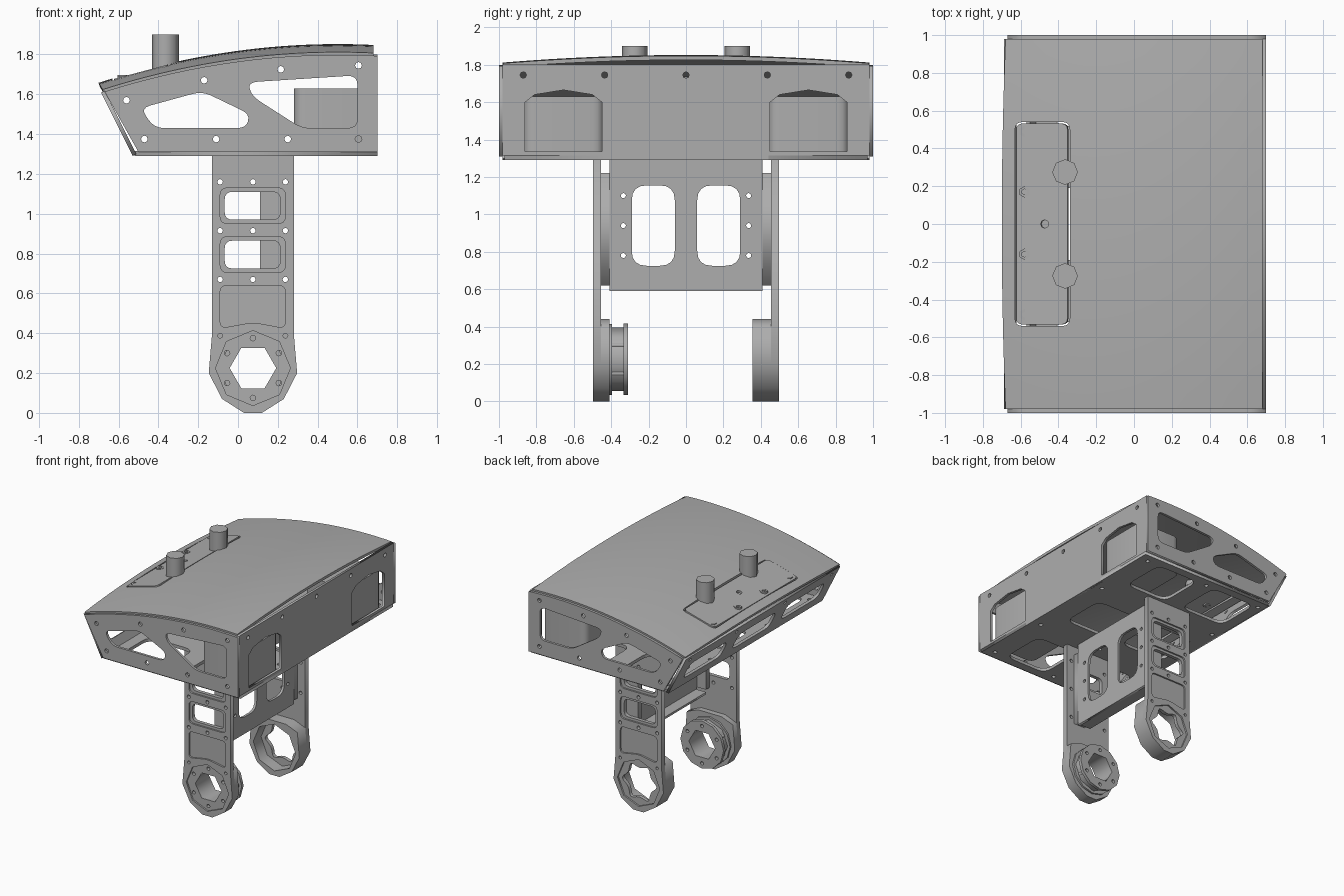
import bpy, bmesh, math
from mathutils import Vector, Matrix

cube = bpy.data.objects.get("Cube")
if cube:
    bpy.data.objects.remove(cube)

grey = bpy.data.materials.new("plain grey")
grey.use_nodes = True
colour = (0.42, 0.42, 0.42, 1)
grey.diffuse_color = colour
grey.node_tree.nodes["Principled BSDF"].inputs["Base Color"].default_value = colour

X, Y, Z = Vector((1, 0, 0)), Vector((0, 1, 0)), Vector((0, 0, 1))


def add(name, mesh):
    ob = bpy.data.objects.new(name, mesh)
    bpy.context.scene.collection.objects.link(ob)
    mesh.materials.clear()
    mesh.materials.append(grey)
    return ob


def baked(ob):
    """Mesh of an object with its modifiers applied."""
    dg = bpy.context.evaluated_depsgraph_get()
    dg.update()
    return bpy.data.meshes.new_from_object(ob.evaluated_get(dg))


def rect(a, b, c, d):
    return [(a, c), (b, c), (b, d), (a, d)]


def ngon(u, v, r, n=8, turn=90, r2=None):
    """Regular polygon, or a star when r2 is given."""
    pts = []
    for i in range(n):
        a = math.radians(turn + 360 * i / n)
        k = r2 if r2 and i % 2 else r
        pts.append((u + k * math.cos(a), v + k * math.sin(a)))
    return pts


def soft(pts, r, steps=4):
    """Round the corners of an outline."""
    out = []
    for i, p in enumerate(pts):
        p = Vector(p)
        a, b = Vector(pts[i - 1]), Vector(pts[(i + 1) % len(pts)])
        a = p + (a - p).normalized() * min(r, (a - p).length * .45)
        b = p + (b - p).normalized() * min(r, (b - p).length * .45)
        for s in range(steps + 1):
            t = s / steps
            out.append(tuple(a * (1 - t) ** 2 + p * 2 * t * (1 - t) + b * t * t))
    return out


def panel(name, outline, holes, origin, u, v, thick):
    """Flat plate with holes, extruded evenly about its plane."""
    cu = bpy.data.curves.new(name, 'CURVE')
    cu.dimensions, cu.fill_mode, cu.extrude = '2D', 'BOTH', thick / 2
    for loop in [outline] + holes:
        sp = cu.splines.new('POLY')
        sp.points.add(len(loop) - 1)
        for p, q in zip(sp.points, loop):
            p.co = (q[0], q[1], 0, 1)
        sp.use_cyclic_u = True
    tmp = bpy.data.objects.new(name + " outline", cu)
    bpy.context.scene.collection.objects.link(tmp)
    me = baked(tmp)
    bpy.data.objects.remove(tmp)
    bpy.data.curves.remove(cu)
    bm = bmesh.new()
    bm.from_mesh(me)
    bmesh.ops.remove_doubles(bm, verts=bm.verts, dist=1e-5)
    m = Matrix((u, v, u.cross(v))).transposed().to_4x4()
    bm.transform(Matrix.Translation(origin) @ m)
    bmesh.ops.recalc_face_normals(bm, faces=bm.faces)
    bm.to_mesh(me)
    bm.free()
    me.name = name
    return add(name, me)


def y_panel(name, outline, holes, y0, y1):
    return panel(name, outline, holes, Vector((0, (y0 + y1) / 2, 0)), X, Z, abs(y1 - y0))


def z_panel(name, outline, holes, z0, z1):
    return panel(name, outline, holes, Vector((0, 0, (z0 + z1) / 2)), X, Y, abs(z1 - z0))


def height(x, y):
    return 1.852 - .135 * (x - .5) ** 2 - .042 * y * y


# Curved top cover
bm = bmesh.new()
bmesh.ops.create_grid(bm, x_segments=24, y_segments=24, size=1)
for vert in bm.verts:
    s, t = vert.co.x, vert.co.y
    x = -.01 + .69 * s + .02 * t * t * (1 - s) / 2
    vert.co = (x, .98 * t, height(x, .98 * t))
me = bpy.data.meshes.new("top_cover")
bm.to_mesh(me)
bm.free()
cover = add("top_cover", me)
sol = cover.modifiers.new("thickness", 'SOLIDIFY')
sol.thickness, sol.offset = .022, -1
cutter = z_panel("hatch_cutter", soft(rect(-.63, -.34, -.54, .54), .04), [], 1.5, 2)
cutter.hide_render = True
cut = cover.modifiers.new("hatch", 'BOOLEAN')
cut.operation, cut.object, cut.solver = 'DIFFERENCE', cutter, 'EXACT'
cover.data = baked(cover)
cover.modifiers.clear()
bpy.data.objects.remove(cutter)

# Hatch with its bolts and two pegs
slope = Vector((1, 0, .266)).normalized()
bolts = [(-.58, y) for y in (.49, .17, -.16, -.48)]
middle = Vector((-.485, 0, height(-.485, .2) - .016))
panel("hatch", soft(rect(-.14, .14, -.532, .532), .035), [ngon(.015, 0, .022)],
      middle, slope, Y, .02)
for x, y in bolts:
    z = height(x, y)
    z_panel("hatch_bolt", ngon(x, y, .03, 6), [ngon(x, y, .015, 6)], z - .03, z + .004)
for y in (-.275, .275):
    z_panel("peg", ngon(-.365, y, .068), [], 1.7, 1.9)

# Side plates with two windows each
arc = [.70 - 1.37 * i / 16 for i in range(17)]
outline = [(-.5, 1.31), (.70, 1.31)] + [(x, height(x, 1) - .012) for x in arc]
windows = [soft([(-.49, 1.53), (-.18, 1.615), (.06, 1.5), (.04, 1.43), (-.42, 1.43)], .05),
           soft([(.05, 1.66), (.60, 1.695), (.60, 1.43), (.32, 1.43), (.07, 1.59)], .05)]
spots = [(-.56, 1.57), (-.17, 1.67), (.215, 1.725), (.605, 1.745)]
spots += [(x, 1.375) for x in (-.47, -.11, .25, .605)]
holes = [ngon(x, z, .017) for x, z in spots]
for s in (-1, 1):
    y_panel("side_plate", outline, windows + holes, s * .98, s)

# Upright end wall with two arched openings
arch = [(.45, 1.335), (.45, 1.6), (.5, 1.64), (.655, 1.665), (.81, 1.64), (.86, 1.6), (.86, 1.335)]
openings = [[(s * y, z) for y, z in arch] for s in (-1, 1)]
holes = [ngon(y, 1.745, .017) for y in (-.87, -.435, 0, .435, .87)]
edge = [(-.98, 1.315), (-.44, 1.315), (-.44, 1.29), (.44, 1.29), (.44, 1.315), (.98, 1.315),
        (.98, 1.8), (-.98, 1.8)]
panel("end_wall", edge, openings + holes, Vector((.69, 0, 0)), Y, Z, .02)

# Rounded wells behind the openings
wells = []
for s in (-1, 1):
    shape = soft([(.67, s * .44), (.67, s * .87), (.28, s * .87), (.28, s * .44)], .06)
    wells.append(z_panel("well", shape, [], 1.315, 1.63))

# Sloping end wall with three slots
up = Vector((-.16, 0, .32)).normalized()
slots = [soft(rect(y - .24, y + .24, .09, .25), .06) for y in (-.62, 0, .62)]
holes = [ngon(y, .31, .015) for y in (-.9, -.31, .31, .9)]
panel("sloping_wall", rect(-.98, .98, 0, .355), slots + holes,
      Vector((-.52, 0, 1.295)), Y, up, .02)

# Floor with weight-saving cutouts
cutouts = [soft(rect(x - w, x + w, y - .19, y + .19), .08)
           for x, w in ((.32, .19), (-.23, .2)) for y in (-.71, 0, .71)]
holes = [ngon(x, y, .017) for x in (.62, .04, -.47) for y in (-.9, -.36, .36, .9)]
z_panel("floor", rect(-.52, .70, -.97, .97), cutouts + holes, 1.29, 1.315)

# Legs
CX, CZ = .075, .225
foot = [(-.13, .40), (-.147, .2), (-.08, .07), (.03, 0), (.12, 0), (.23, .07), (.297, .2), (.28, .40)]
leg = [(-.13, 1.29)] + foot + [(.28, 1.29)]
ring = foot + [(.18, .44), (-.03, .44)]
octagon = ngon(CX, CZ, .188)
hexagon = ngon(CX, CZ, .117, 6, 0)
star = soft(ngon(CX, CZ, .165, 12, 0, .112), .03, 2)
screws = [ngon(CX + .15 * math.cos(a), CZ + .15 * math.sin(a), .014)
          for a in (math.radians(30 + 60 * i) for i in range(6))]
rivets = [ngon(x, z, .014) for x in (-.09, .075, .238) for z in (1.16, .915, .67)]
rivets += [ngon(x, .387, .012) for x in (-.09, .238)]
frames = [soft(rect(-.09, .238, z, z + .18), .04) for z in (.705, .95)]
slots = [soft(rect(-.067, .212, z, z + .14), .04) for z in (.725, .97)]
pocket = soft([(-.09, .64), (.238, .64), (.238, .425), (.075, .455), (-.09, .425)], .035)

for s, name in ((-1, "front_leg"), (1, "back_leg")):
    bore = [hexagon] + screws if s < 0 else [star]
    y_panel(name + "_face", leg, frames + rivets + [pocket, octagon], s * .484, s * .497)
    y_panel(name + "_web", leg, slots + rivets + bore, s * .455, s * .484)
y_panel("front_ring", ring, [hexagon] + screws, -.455, -.41)
y_panel("back_ring", ring, [octagon], .355, .455)

# Stepped coupling on the inside of the front leg
for r, y0, y1 in ((.19, -.41, -.395), (.17, -.395, -.335), (.192, -.335, -.31)):
    n = 8 if r < .18 else 12
    y_panel("coupling", ngon(CX, CZ, r, n), [hexagon] + screws, y0, y1)

# Cross brace between the legs
windows = [soft(rect(c - .115, c + .115, .725, 1.155), .08) for c in (-.175, .175)]
holes = [ngon(s * .335, z, .014) for s in (-1, 1) for z in (1.1, .94, .78)]
panel("cross_brace", rect(-.41, .41, .59, 1.29), windows + holes,
      Vector((.2, 0, 0)), Y, Z, .02)
z_panel("brace_shelf", rect(.1, .19, -.4, .4), [], .59, .607)
for s in (-1, 1):
    y_panel("brace_flange", rect(.11, .21, .62, 1.22), [], s * .41, s * .455)

# Smooth shading on the curved parts
bpy.ops.object.select_all(action='DESELECT')
for ob in [cover] + wells:
    ob.select_set(True)
bpy.context.view_layer.objects.active = cover
bpy.ops.object.shade_smooth_by_angle(angle=math.radians(30))
